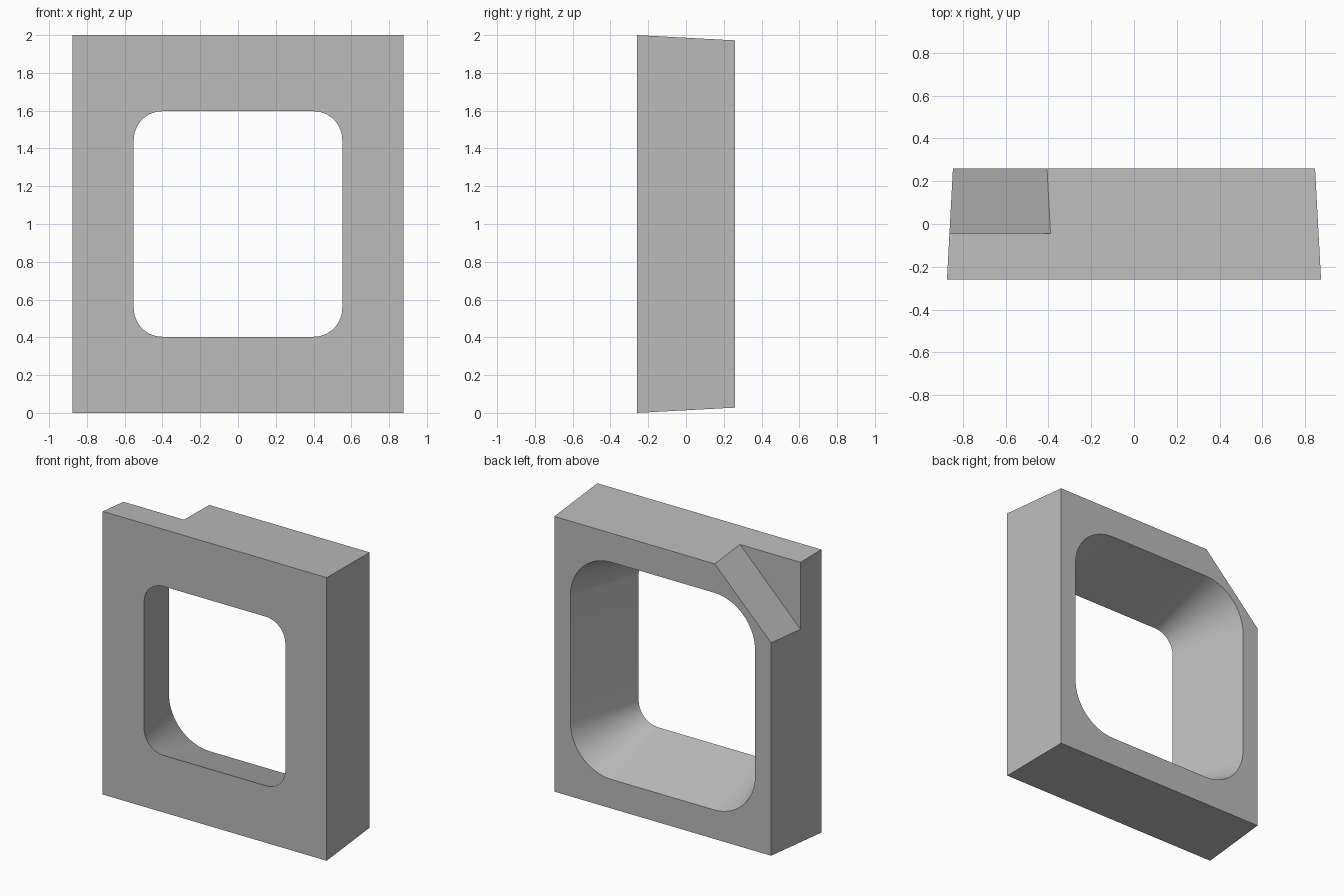
import bpy
import bmesh
from math import cos, sin, pi, radians

cube = bpy.data.objects.get("Cube")
if cube:
    bpy.data.objects.remove(cube)

grey = bpy.data.materials.new("plain grey")
grey.use_nodes = True
colour = (0.5, 0.5, 0.5, 1)
grey.diffuse_color = colour
grey.node_tree.nodes["Principled BSDF"].inputs["Base Color"].default_value = colour

DEPTH = 0.26      # half depth
MID = 1.0         # height of the centre


def loft(name, rings):
    """Closed solid through matching rings of points."""
    bm = bmesh.new()
    loops = [[bm.verts.new(p) for p in ring] for ring in rings]
    for a, b in zip(loops, loops[1:]):
        n = len(a)
        for i in range(n):
            bm.faces.new((a[i], a[(i + 1) % n], b[(i + 1) % n], b[i]))
    bm.faces.new(loops[0])
    bm.faces.new(loops[-1])
    bmesh.ops.recalc_face_normals(bm, faces=bm.faces[:])
    mesh = bpy.data.meshes.new(name)
    bm.to_mesh(mesh)
    bm.free()
    mesh.materials.append(grey)
    obj = bpy.data.objects.new(name, mesh)
    bpy.context.collection.objects.link(obj)
    return obj


def rectangle(y, inset):
    w, h = 0.875 - inset, MID - inset
    return [(sx * w, y, MID + sz * h) for sx, sz in ((1, 1), (-1, 1), (-1, -1), (1, -1))]


def rounded_opening(y, steps=16):
    # The corner centres stay put while the radius grows towards the back
    radius = 0.152 + 0.327 * (y + DEPTH)
    ring = []
    for k, (sx, sz) in enumerate(((1, 1), (-1, 1), (-1, -1), (1, -1))):
        for i in range(steps + 1):
            a = (k + i / steps) * pi / 2
            ring.append((sx * 0.4 + radius * cos(a), y, MID + sz * 0.445 + radius * sin(a)))
    return ring


def corner_wedge(y):
    # Triangle outside the sloping line z = x + 2.379
    return [(-1.2, y, 1.179), (0.0, y, 2.379), (-1.2, y, 2.379)]


# Tapered block, flared opening and the notch in the rear upper corner
frame = loft("window_frame", [rectangle(-DEPTH, 0), rectangle(DEPTH, 0.028)])
cutters = [
    loft("opening_cutter", [rounded_opening(-0.36), rounded_opening(0.36)]),
    loft("notch_cutter", [corner_wedge(-0.045), corner_wedge(0.5)]),
]

bpy.ops.object.select_all(action="DESELECT")
frame.select_set(True)
bpy.context.view_layer.objects.active = frame
for cutter in cutters:
    mod = frame.modifiers.new(cutter.name, "BOOLEAN")
    mod.operation = "DIFFERENCE"
    mod.solver = "EXACT"
    mod.object = cutter
    bpy.ops.object.modifier_apply(modifier=mod.name)
    bpy.data.objects.remove(cutter)

bpy.ops.object.shade_smooth_by_angle(angle=radians(30))
